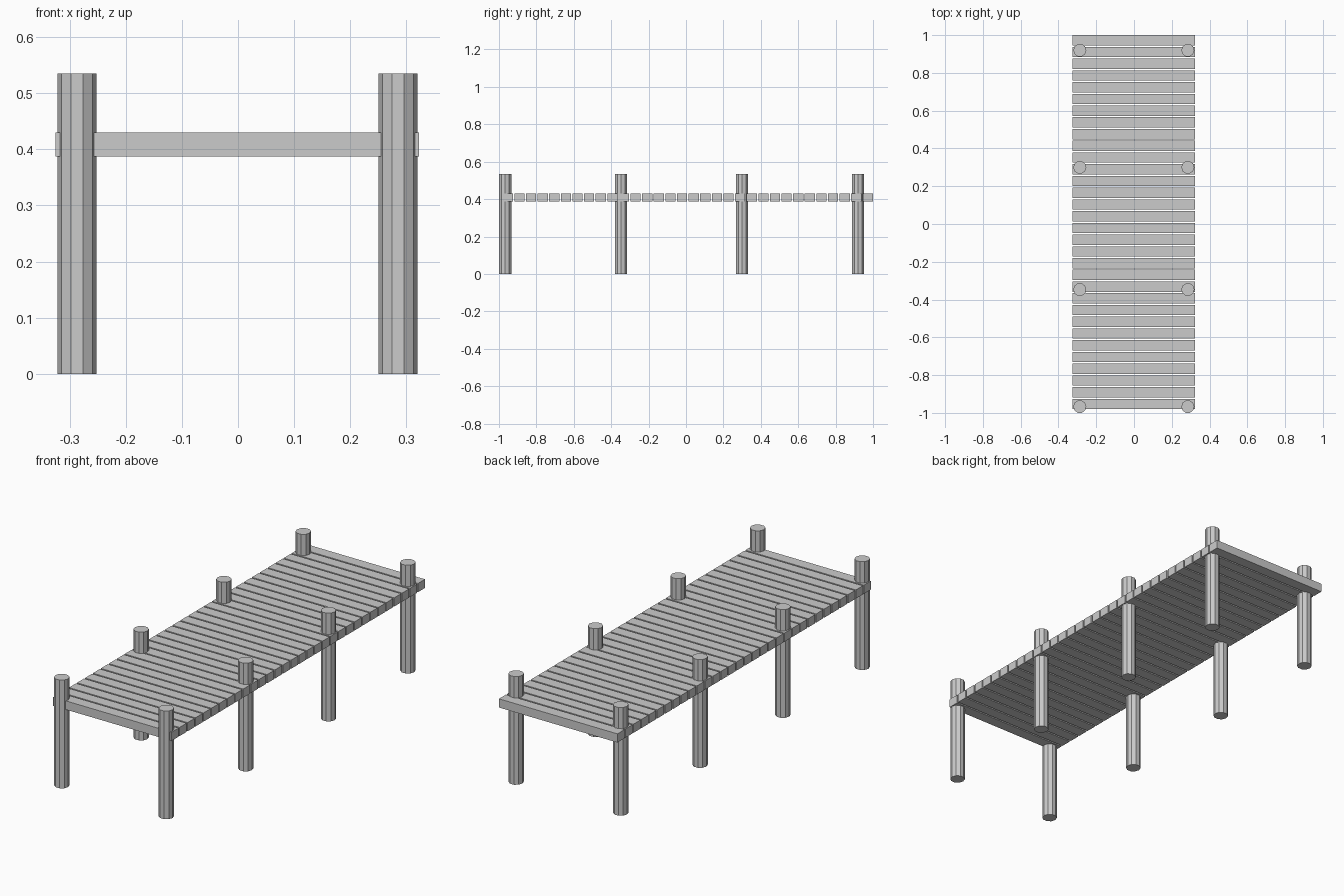
import bpy
import bmesh
import math
from mathutils import Matrix

cube = bpy.data.objects.get("Cube")
if cube:
    bpy.data.objects.remove(cube, do_unlink=True)

# Single plain grey for the whole dock
grey = bpy.data.materials.new("plain_grey")
grey.use_nodes = True
colour = (0.6, 0.6, 0.6, 1)
grey.diffuse_color = colour
grey.node_tree.nodes["Principled BSDF"].inputs["Base Color"].default_value = colour


def finish_mesh(bm, name):
    mesh = bpy.data.meshes.new(name)
    bm.to_mesh(mesh)
    bm.free()
    mesh.materials.append(grey)
    return mesh


def place(mesh, name, location):
    obj = bpy.data.objects.new(name, mesh)
    obj.location = location
    bpy.context.collection.objects.link(obj)
    return obj


# Deck: one board repeated along the length with narrow gaps
BOARDS, PITCH = 32, 0.0621
BOARD_SIZE = (0.648, 0.0545, 0.043)
bm = bmesh.new()
bmesh.ops.create_cube(bm, size=1, matrix=Matrix.Diagonal((*BOARD_SIZE, 1)))
deck = place(finish_mesh(bm, "deck_boards"), "deck_boards", (-0.001, -0.9525, 0.4085))
array = deck.modifiers.new("repeat_boards", "ARRAY")
array.count = BOARDS
array.use_relative_offset = False
array.use_constant_offset = True
array.constant_offset_displace = (0, PITCH, 0)

# Posts: ten-sided, with a flat side facing the front
POST_HEIGHT, POST_RADIUS = 0.535, 0.0345
bm = bmesh.new()
bmesh.ops.create_cone(
    bm, cap_ends=True, segments=10, radius1=POST_RADIUS, radius2=POST_RADIUS,
    depth=POST_HEIGHT, matrix=Matrix.Rotation(math.pi / 2, 4, "Z"))
post_mesh = finish_mesh(bm, "post")

for row, y in enumerate((-0.967, -0.347, 0.3, 0.92), start=1):
    for side, x in (("right", -0.287), ("left", 0.285)):
        place(post_mesh, f"{side}_post_{row}", (x, y, POST_HEIGHT / 2))
